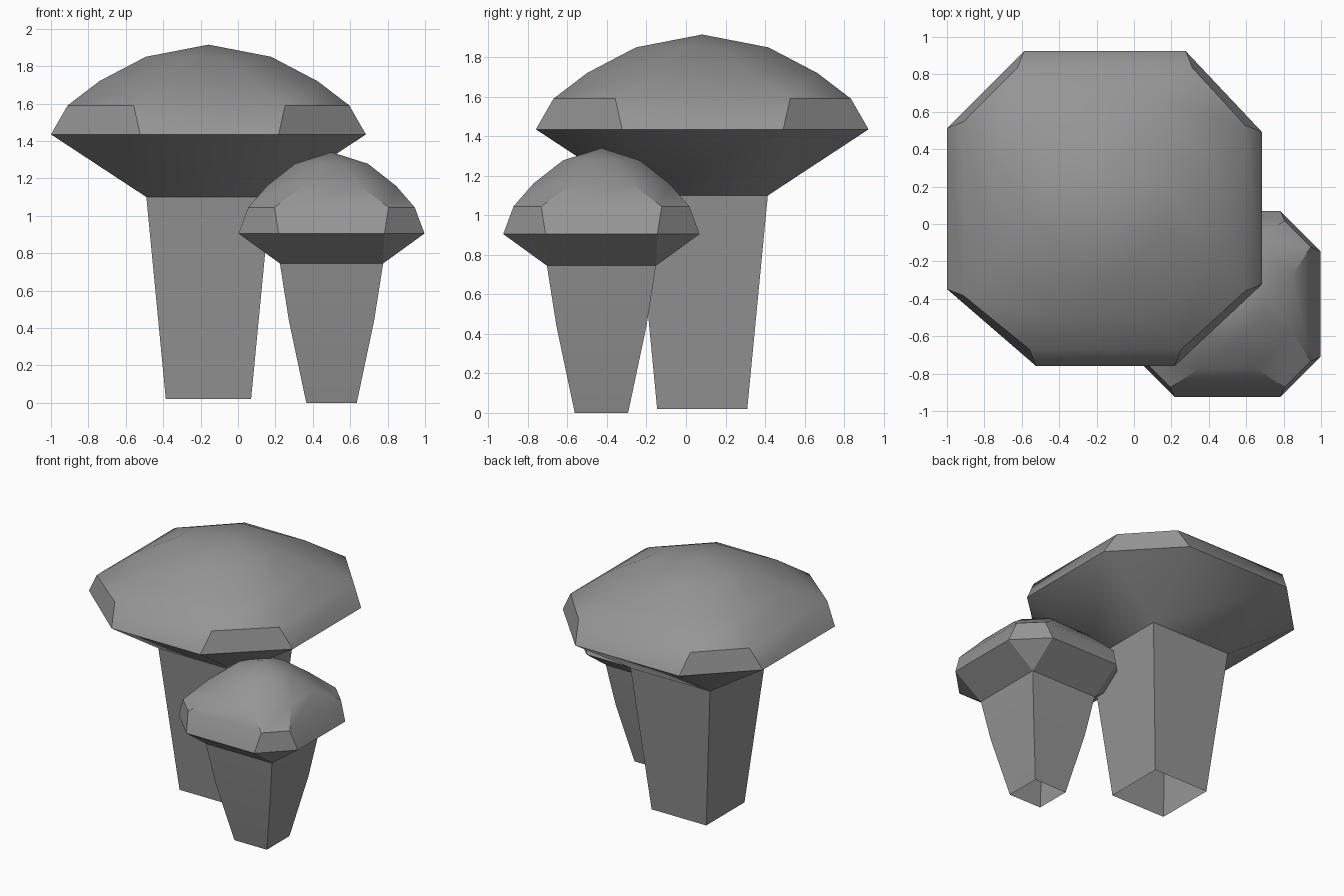
import bpy, bmesh, math

cube = bpy.data.objects.get("Cube")
if cube:
    bpy.data.objects.remove(cube, do_unlink=True)

grey = bpy.data.materials.new("stone_grey")
grey.use_nodes = True
colour = (0.3, 0.3, 0.3, 1)
grey.diffuse_color = colour
grey.node_tree.nodes["Principled BSDF"].inputs["Base Color"].default_value = colour

SIGNS = [(1, 1), (-1, 1), (-1, -1), (1, -1)]


def finish(bm, name, centre):
    """Turn the bmesh into a smooth-shaded object that keeps its sharp edges."""
    mesh = bpy.data.meshes.new(name)
    bm.to_mesh(mesh)
    bm.free()
    mesh.materials.append(grey)
    obj = bpy.data.objects.new(name, mesh)
    obj.location = (*centre, 0)
    bpy.context.collection.objects.link(obj)
    bpy.ops.object.select_all(action='DESELECT')
    obj.select_set(True)
    bpy.context.view_layer.objects.active = obj
    bpy.ops.object.shade_smooth_by_angle(angle=math.radians(29))


def square(bm, half, z):
    return [bm.verts.new((sx * half, sy * half, z)) for sx, sy in SIGNS]


def octagon(bm, half, flats, z):
    """Square ring with cut corners; flats holds the x and y reach at each corner."""
    ring = []
    for i, ((sx, sy), (fx, fy)) in enumerate(zip(SIGNS, flats)):
        pair = [(sx * half, sy * fy, z), (sx * fx, sy * half, z)]
        ring += [bm.verts.new(p) for p in (pair if i % 2 == 0 else pair[::-1])]
    return ring


def bridge(bm, low, high):
    n = len(low)
    for i in range(n):
        j = (i + 1) % n
        bm.faces.new((low[i], low[j], high[j], high[i]))


def stem(name, centre, levels):
    """Tapered square tube, open at the base."""
    bm = bmesh.new()
    rings = [square(bm, half, z) for half, z in levels]
    for low, high in zip(rings, rings[1:]):
        bridge(bm, low, high)
    finish(bm, name, centre)


def cap(name, centre, neck, rings, top):
    """Faceted underside flaring from the stem, then a dome of cut-corner rings."""
    bm = bmesh.new()
    base = square(bm, *neck)
    loops = [octagon(bm, *r) for r in rings]
    rim = loops[0]
    for i in range(4):
        a, b, c = rim[2 * i], rim[2 * i + 1], rim[(2 * i + 2) % 8]
        bm.faces.new((base[i], a, b))
        bm.faces.new((base[i], b, c, base[(i + 1) % 4]))
    for low, high in zip(loops, loops[1:]):
        bridge(bm, low, high)
    apex = bm.verts.new((0, 0, top))
    for i in range(8):
        bm.faces.new((loops[-1][i], loops[-1][(i + 1) % 8], apex))
    finish(bm, name, centre)


def even(f):
    return [(f, f)] * 4


# Large mushroom
big = (-0.158, 0.082)
big_rim = [(0.435, 0.41), (0.43, 0.43), (0.365, 0.43), (0.375, 0.405)]
big_shoulder = [(x + 0.035, y + 0.035) for x, y in big_rim]
stem("large_stem", big, [(0.228, 0.02), (0.332, 1.1)])
cap("large_cap", big, (0.332, 1.1),
    [(0.842, big_rim, 1.435), (0.753, big_shoulder, 1.59),
     (0.583, even(0.25), 1.72), (0.335, even(0.1), 1.85)], 1.915)

# Small mushroom
small = (0.5, -0.428)
stem("small_stem", small, [(0.135, 0), (0.228, 0.44), (0.276, 0.745)])
cap("small_cap", small, (0.276, 0.745),
    [(0.497, even(0.283), 0.905), (0.445, even(0.305), 1.045),
     (0.345, even(0.15), 1.16), (0.195, even(0.06), 1.278)], 1.34)
